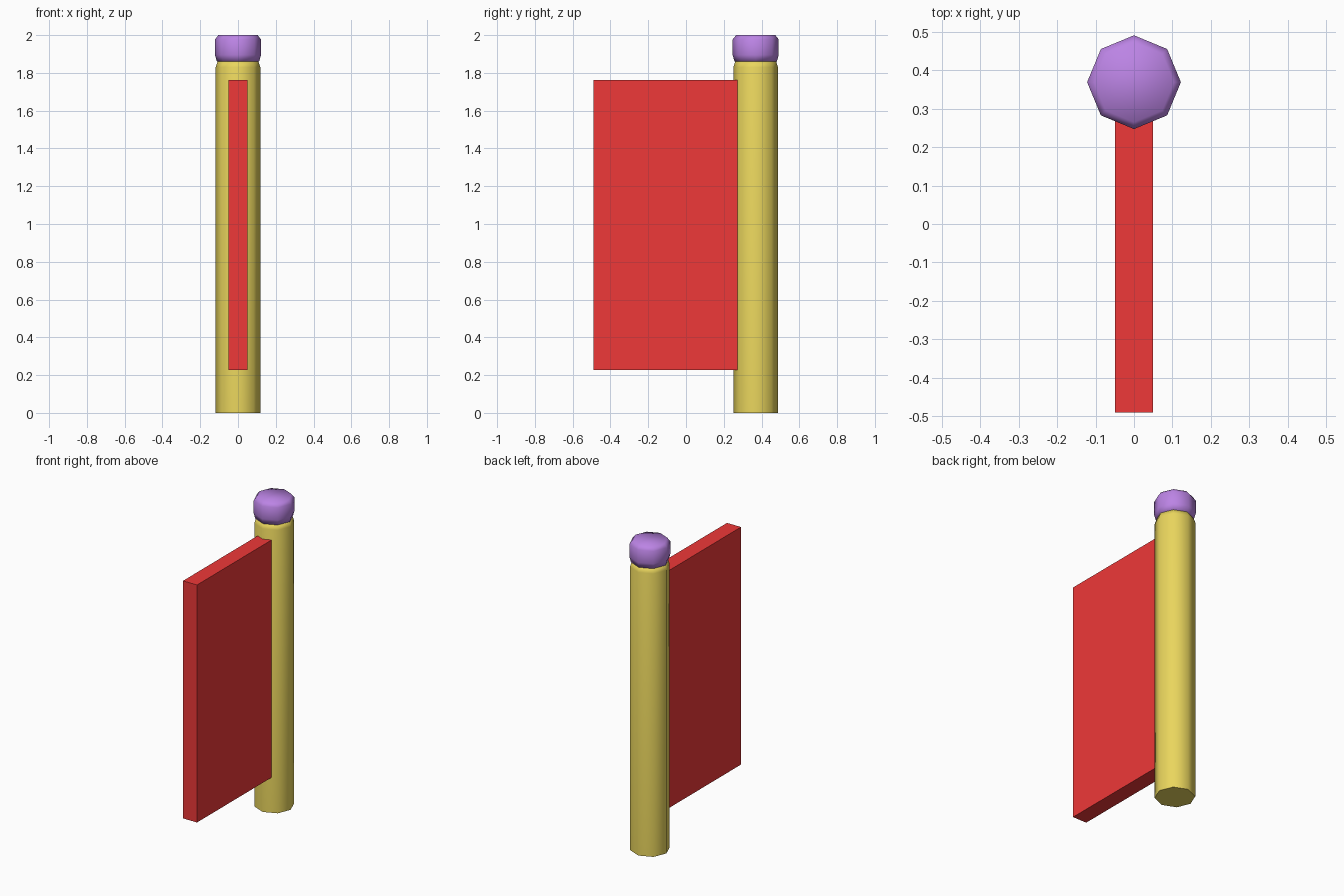
import bpy, bmesh, math

if "Cube" in bpy.data.objects:
    bpy.data.objects.remove(bpy.data.objects["Cube"])

POST_Y = 0.369
SIDES = 8


def paint(obj, name, rgb):
    mat = bpy.data.materials.new(name)
    mat.diffuse_color = (*rgb, 1.0)
    mat.use_nodes = True
    mat.node_tree.nodes["Principled BSDF"].inputs["Base Color"].default_value = mat.diffuse_color
    obj.data.materials.append(mat)


def lathe(name, profile, sharp_bottom):
    """Closed eight-sided turned part from (radius, z) points."""
    bm = bmesh.new()
    rings = []
    for r, z in profile:
        rings.append([bm.verts.new((r * math.cos(2 * math.pi * i / SIDES),
                                    r * math.sin(2 * math.pi * i / SIDES), z))
                      for i in range(SIDES)])
    for low, high in zip(rings, rings[1:]):
        for i in range(SIDES):
            j = (i + 1) % SIDES
            bm.faces.new((low[i], low[j], high[j], high[i]))
    bottom = bm.faces.new(rings[0][::-1])
    bm.faces.new(rings[-1])
    for f in bm.faces:
        f.smooth = True
    if sharp_bottom:
        bottom.smooth = False
        for e in bottom.edges:
            e.smooth = False
    mesh = bpy.data.meshes.new(name)
    bm.to_mesh(mesh)
    bm.free()
    obj = bpy.data.objects.new(name, mesh)
    obj.location.y = POST_Y
    bpy.context.collection.objects.link(obj)
    return obj


# Post with a slightly chamfered top
post = lathe("post", [(0.118, 0), (0.118, 1.83), (0.108, 1.862)], True)
paint(post, "yellow", (0.82, 0.67, 0.11))

# Rounded cap on the post
cap = lathe("post_cap", [(0.112, 1.86), (0.122, 1.895),
                         (0.122, 1.977), (0.104, 2.0)], False)
paint(cap, "purple", (0.5, 0.23, 0.78))

# Flat panel, its rear edge let into the post
y0, y1, z0, z1 = -0.49, 0.285, 0.228, 1.763
bpy.ops.mesh.primitive_cube_add(size=1, location=(0, (y0 + y1) / 2, (z0 + z1) / 2))
panel = bpy.context.object
panel.name = "panel"
panel.scale = (0.1, y1 - y0, z1 - z0)
bpy.ops.object.transform_apply(location=False, rotation=False, scale=True)
paint(panel, "red", (0.86, 0.04, 0.04))
